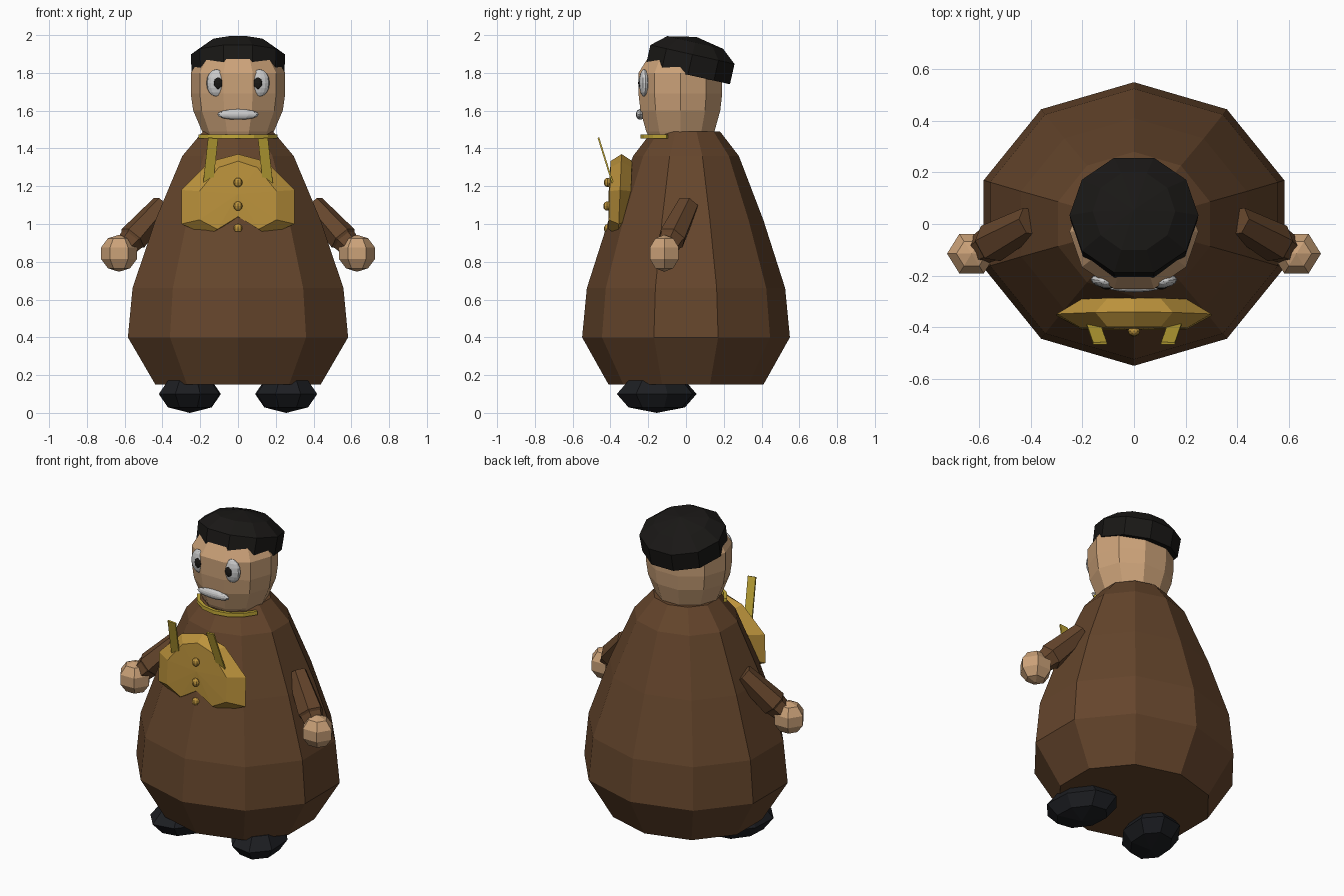
import bpy, bmesh
from math import sin, cos, pi, radians
from mathutils import Vector, Matrix

if "Cube" in bpy.data.objects:
    bpy.data.objects.remove(bpy.data.objects["Cube"])

def mat(name, r, g, b):
    m = bpy.data.materials.new(name)
    m.diffuse_color = (r, g, b, 1)
    m.use_nodes = True
    m.node_tree.nodes["Principled BSDF"].inputs["Base Color"].default_value = m.diffuse_color
    return m

BROWN = mat("brown", .13, .06, .025)
SKIN = mat("skin", .6, .36, .19)
BLACK = mat("black", .01, .009, .008)
SHOE = mat("shoe", .012, .013, .016)
GOLD = mat("gold", .5, .29, .045)
YELLOW = mat("yellow", .55, .4, .04)
WHITE = mat("white", .7, .7, .7)

def finish(name, bm, material, matrix=Matrix()):
    bmesh.ops.transform(bm, matrix=matrix, verts=bm.verts)
    bmesh.ops.recalc_face_normals(bm, faces=bm.faces)
    me = bpy.data.meshes.new(name)
    bm.to_mesh(me)
    bm.free()
    me.materials.append(material)
    ob = bpy.data.objects.new(name, me)
    bpy.context.collection.objects.link(ob)
    return ob

def bridge(bm, loops):
    for a, b in zip(loops, loops[1:]):
        n = len(a)
        for i in range(n):
            bm.faces.new((a[i], a[(i + 1) % n], b[(i + 1) % n], b[i]))

def lathe(name, rings, n, material, phase=0, matrix=Matrix()):
    """Rings are (z, rx, ry); both ends are capped."""
    bm = bmesh.new()
    loops = [[bm.verts.new((rx * cos(phase + 2 * pi * i / n),
                            ry * sin(phase + 2 * pi * i / n), z)) for i in range(n)]
             for z, rx, ry in rings]
    bridge(bm, loops)
    bm.faces.new(loops[0])
    bm.faces.new(loops[-1])
    bmesh.ops.remove_doubles(bm, verts=bm.verts, dist=1e-4)
    return finish(name, bm, material, matrix)

def ball(name, centre, size, n, rows, material, rot=Matrix()):
    rings = []
    for k in range(rows + 1):
        a = pi * k / rows
        r = max(sin(a), .002)
        rings.append((-size[2] * cos(a), size[0] * r, size[1] * r))
    return lathe(name, rings, n, material, 0, Matrix.Translation(centre) @ rot)

# robe body
lathe("robe", [(.15, .46, .41), (.40, .613, .55), (.66, .587, .525), (1.02, .46, .41),
               (1.36, .31, .28), (1.49, .195, .18)], 10, BROWN, pi / 2)

# head and tilted cap
lathe("head", [(1.47, .18, .18), (1.49, .19, .19), (1.60, .237, .222), (1.69, .25, .233),
               (1.80, .25, .233), (1.88, .2, .18)], 10, SKIN, 0, Matrix.Translation((0, -.03, 0)))
lathe("cap", [(0, .245, .24), (.11, .25, .24), (.175, .16, .16), (.205, .002, .002)], 10, BLACK, 0,
      Matrix.Translation((0, .01, 1.79)) @ Matrix.Rotation(radians(-12.7), 4, 'X'))

# mouth
ball("mouth", (0, -.243, 1.58), (.11, .022, .028), 12, 8, WHITE)

# neck collar: square strip around the front of the neck
bm = bmesh.new()
sections = []
for k in range(7):
    a = radians(205 + 130 * k / 6)
    sections.append([bm.verts.new((r * .98 * cos(a), r * sin(a), z))
                     for r, z in ((.215, 1.452), (.235, 1.452), (.235, 1.475), (.215, 1.475))])
bridge(bm, sections)
bm.faces.new(sections[0])
bm.faces.new(sections[-1])
finish("collar", bm, YELLOW, Matrix.Translation((0, -.005, 0)))

# chest bib: puffed plate with a notch at the bottom
half = [(0, 1.37), (.15, 1.33), (.30, 1.18), (.30, 1.0), (.16, .94)]
outline = half + [(0, 1.02)] + [(-x, z) for x, z in half[:0:-1]]
bm = bmesh.new()
loops = []
for y, s in ((-.292, .68), (-.35, 1), (-.405, .68)):
    loops.append([bm.verts.new((x * s, y - .04 * (1.15 - z) * s, 1.14 + (z - 1.14) * (s + 1) / 2))
                  for x, z in outline])
bridge(bm, loops)
n = len(outline)
for loop, y in ((loops[0], -.288), (loops[-1], -.41)):
    c = bm.verts.new((0, y, 1.16))
    for i in range(n):
        bm.faces.new((loop[i], loop[(i + 1) % n], c))
finish("bib", bm, GOLD)

# buttons
for i, (y, z) in enumerate(((-.415, 1.22), (-.418, 1.095), (-.415, .975))):
    ball(f"button_{i + 1}", (0, y, z), (.024, .02, .025), 8, 6, GOLD)

# paired parts
for side, s in (("left", -1), ("right", 1)):
    ball(f"{side}_eye", (s * .115, -.222, 1.747), (.053, .026, .072), 12, 8, WHITE,
         Matrix.Rotation(s * .15, 4, 'Z'))
    ball(f"{side}_pupil", (s * .105, -.24, 1.746), (.026, .014, .034), 10, 6, BLACK)

    # flat strap standing off the chest
    a, b = Vector((s * .158, -.388, 1.215)), Vector((s * .132, -.463, 1.455))
    d = b - a
    bm = bmesh.new()
    bmesh.ops.create_cube(bm, size=1)
    z = d.normalized()
    x = Vector((1, 0, 0)).cross(z).cross(z) * -1
    x.normalize()
    if x.x < 0:
        x = -x
    y = z.cross(x)
    frame = Matrix((x, y, z)).transposed().to_4x4()
    finish(f"{side}_strap", bm, YELLOW, Matrix.Translation((a + b) / 2) @ frame
           @ Matrix.Diagonal((.053, .009, d.length, 1)))

    # arm with a narrowed wrist, and hand
    a, b = Vector((s * .40, .01, 1.10)), Vector((s * .60, -.10, .875))
    d = b - a
    rot = d.to_track_quat('Z', 'Y').to_matrix().to_4x4()
    L = d.length
    lathe(f"{side}_arm", [(0, .06, .06), (.78 * L, .078, .078), (.82 * L, .068, .068),
                          (L, .06, .06)], 6, BROWN, 0, Matrix.Translation(a) @ rot)
    ball(f"{side}_hand", (s * .63, -.115, .845), (.1, .093, .098), 6, 5, SKIN)

    # shoe, splayed outwards
    ball(f"{side}_shoe", (s * .255, -.155, .1), (.165, .225, .1), 8, 4, SHOE,
         Matrix.Rotation(s * .35, 4, 'Z'))
